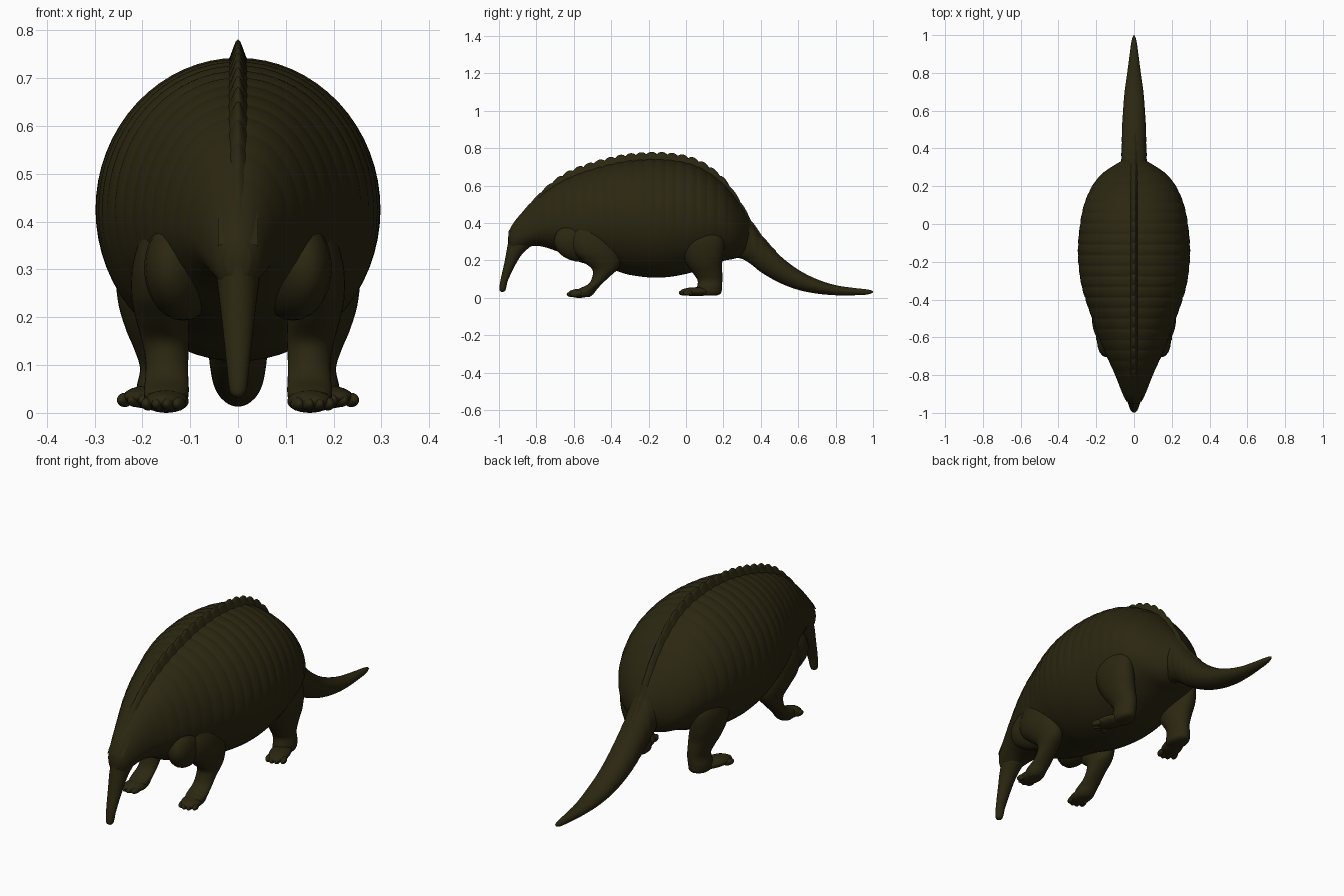
import bpy, math
from mathutils import Vector

if "Cube" in bpy.data.objects:
    bpy.data.objects.remove(bpy.data.objects["Cube"])

hide = bpy.data.materials.new("dark olive hide")
hide.diffuse_color = (0.024, 0.020, 0.0055, 1)
hide.use_nodes = True
hide.node_tree.nodes["Principled BSDF"].inputs["Base Color"].default_value = hide.diffuse_color


def make(name, rings, closed=True):
    """Skin a list of equal-length vertex rings."""
    n = len(rings[0])
    verts = [p for r in rings for p in r]
    faces = []
    for i in range(len(rings) - 1):
        for j in range(n if closed else n - 1):
            k = (j + 1) % n
            faces.append((i*n + j, i*n + k, (i+1)*n + k, (i+1)*n + j))
    if closed:
        faces.append(tuple(range(n))[::-1])
        faces.append(tuple((len(rings)-1)*n + j for j in range(n)))
    me = bpy.data.meshes.new(name)
    me.from_pydata(verts, [], faces)
    ob = bpy.data.objects.new(name, me)
    bpy.context.collection.objects.link(ob)
    me.materials.append(hide)
    import bmesh
    bm = bmesh.new()
    bm.from_mesh(me)
    bmesh.ops.recalc_face_normals(bm, faces=bm.faces)
    bm.to_mesh(me)
    bm.free()
    for p in me.polygons:
        p.use_smooth = True
    return ob


def sample(keys, t):
    """Smooth interpolation of key rows at parameter t (first column)."""
    t = min(max(t, keys[0][0]), keys[-1][0])
    i = 0
    while i < len(keys) - 2 and t > keys[i+1][0]:
        i += 1

    def slope(k, c):
        a, b = keys[max(k-1, 0)], keys[min(k+1, len(keys)-1)]
        return (b[c] - a[c]) / (b[0] - a[0])
    h = keys[i+1][0] - keys[i][0]
    u = (t - keys[i][0]) / h
    return [(2*u**3 - 3*u*u + 1)*keys[i][c] + (u**3 - 2*u*u + u)*h*slope(i, c)
            + (3*u*u - 2*u**3)*keys[i+1][c] + (u**3 - u*u)*h*slope(i+1, c)
            for c in range(1, len(keys[0]))]


def smoothstep(a, b, v):
    u = min(max((v - a) / (b - a), 0), 1)
    return u*u*(3 - 2*u)


# Shell: y, top, bottom, half width, height of widest line
shell = [(-.95, .36, .29, .025, .325), (-.93, .395, .26, .045, .33), (-.9, .435, .265, .06, .34),
         (-.8, .535, .285, .10, .38), (-.7, .61, .26, .145, .40), (-.6, .66, .21, .187, .41),
         (-.5, .695, .18, .222, .42), (-.4, .722, .16, .257, .43), (-.3, .74, .13, .283, .43),
         (-.15, .748, .115, .297, .43), (0, .73, .135, .285, .43), (.1, .69, .17, .265, .42),
         (.2, .615, .205, .222, .40), (.27, .53, .22, .165, .37), (.32, .455, .25, .09, .35),
         (.35, .40, .29, .04, .34)]
rings = []
for i in range(261):
    y = -.95 + 1.30*i/260
    top, bot, w, mid = sample(shell, y)
    # armour bands: raised plates separated by narrow grooves
    phase = abs(math.sin(math.pi*(y + .95)/.056))
    ring = []
    for j in range(64):
        a = 2*math.pi*j/64
        s, c = math.sin(a), math.cos(a)
        amp = .010*smoothstep(-.5, .3, s)*smoothstep(-.93, -.75, y)
        k = 1 + amp*(phase**.6 - .7)*1.6
        ring.append((w*c*k, y, mid + (top - mid if s > 0 else mid - bot)*s*k))
    rings.append(ring)
make("banded_shell", rings)

# Serrated crest along the spine, running onto the tail root
tail = [(.18, .60, .24, .06), (.25, .53, .225, .068), (.3, .46, .215, .07), (.35, .405, .185, .068),
        (.4, .34, .145, .066), (.5, .235, .088, .064), (.6, .158, .05, .058),
        (.7, .107, .03, .050), (.8, .075, .021, .036), (.9, .06, .021, .023),
        (.97, .052, .025, .013), (.995, .046, .033, .005), (1.0, .042, .038, .001)]
rings = []
for i in range(341):
    y = -.94 + 1.42*i/340
    base = max(sample(shell, y)[0] if y < .35 else 0, sample(tail, y)[0] if y > .25 else 0)
    fade = smoothstep(-.95, -.6, y)*(1 - smoothstep(.15, .48, y)*.85)
    tooth = abs(math.sin(math.pi*(y + .94)/.056))**.7
    h = fade*(.026 + .014*tooth)
    rings.append([(x, y, base - .012 + (h + .012)*math.exp(-(x/.016)**2) - .010*(abs(x)/.04)**2)
                  for x in [.042*q/8 for q in range(-8, 9)]])
make("spine_crest", rings, closed=False)

# Tail: flattened taper sweeping down to the ground
rings = []
for i in range(141):
    y = .18 + .82*i/140
    top, bot, w = sample(tail, y)
    k = 1 + .02*math.sin(2*math.pi*y/.04)*(1 - smoothstep(.3, .6, y))
    rings.append([(w*k*math.cos(a), y, (top+bot)/2 + (top-bot)/2*math.sin(a))
                  for a in [2*math.pi*j/32 for j in range(32)]])
make("tail", rings)

# Snout: z, front y, back y, half width
snout = [(.038, -.985, -.980, .004), (.042, -.994, -.970, .012), (.055, -.998, -.963, .018), (.1, -.992, -.952, .023),
         (.2, -.970, -.903, .034), (.25, -.961, -.868, .040), (.3, -.952, -.81, .047),
         (.35, -.947, -.77, .058), (.42, -.905, -.72, .07), (.48, -.85, -.70, .06)]
rings = []
for i in range(81):
    z = .038 + .442*i/80
    f, b, w = sample(snout, z)
    rings.append([(w*math.cos(a), (f+b)/2 + (b-f)/2*math.sin(a), z)
                  for a in [2*math.pi*j/28 for j in range(28)]])
make("snout", rings)


def leg(name, keys, side):
    """Horizontal elliptical sections: z, x, y, x radius, y radius."""
    rows = []
    for i in range(61):
        z = keys[0][0] + (keys[-1][0] - keys[0][0])*i/60
        x, y, rx, ry = sample(keys, z)
        rows.append([(side*(x + rx*math.cos(a)), y + ry*math.sin(a), z)
                     for a in [2*math.pi*j/28 for j in range(28)]])
    make(name, rows)


def blob(name, loc, radii, turn=0):
    """Ellipsoid turned about z."""
    bpy.ops.mesh.primitive_uv_sphere_add(segments=24, ring_count=14, location=loc)
    ob = bpy.context.object
    ob.name = name
    ob.scale = radii
    ob.rotation_euler.z = turn
    ob.data.materials.append(hide)
    bpy.ops.object.shade_smooth()


front = [(.012, .150, -.545, .030, .030), (.025, .150, -.545, .042, .048), (.05, .150, -.53, .047, .052), (.08, .149, -.487, .045, .036),
         (.12, .149, -.455, .045, .046), (.16, .152, -.434, .050, .068), (.2, .158, -.45, .055, .098),
         (.25, .165, -.48, .058, .12), (.32, .165, -.50, .055, .12), (.40, .155, -.50, .04, .09)]
hind = [(.020, .165, .12, .035, .045), (.03, .165, .12, .045, .066), (.06, .165, .125, .047, .067), (.1, .160, .128, .045, .066),
        (.14, .165, .115, .052, .079), (.18, .172, .10, .062, .092), (.24, .185, .09, .066, .11),
        (.32, .19, .08, .064, .12), (.42, .17, .07, .05, .09)]
for side, tag in ((1, "left"), (-1, "right")):
    leg("front_leg_" + tag, front, side)
    leg("hind_leg_" + tag, hind, side)
    # Feet splay outward, each with a row of toes
    blob("front_foot_" + tag, (side*.150, -.570, .031), (.046, .062, .024), side*.25)
    blob("hind_foot_" + tag, (side*.187, .055, .040), (.047, .092, .024), side*.35)
    for t in range(4):
        u = (t - 1.5)/1.5
        blob("front_toe_" + tag, (side*(.156 + .032*u), -.612 + .012*u*u + .006*u, .026),
             (.013, .026, .014), side*.25)
        blob("hind_toe_" + tag, (side*(.204 + .033*u), -.010 + .012*u*u + .010*u, .034),
             (.014, .028, .015), side*.35)
    # soft shoulder behind the head
    blob("shoulder_" + tag, (side*.115, -.56, .31), (.075, .15, .11), side*.25)

# Recentre so the lowest point touches the ground
bpy.context.view_layer.update()
low = min((o.matrix_world @ v.co).z for o in bpy.data.objects for v in o.data.vertices)
for o in bpy.data.objects:
    o.location.z -= low
